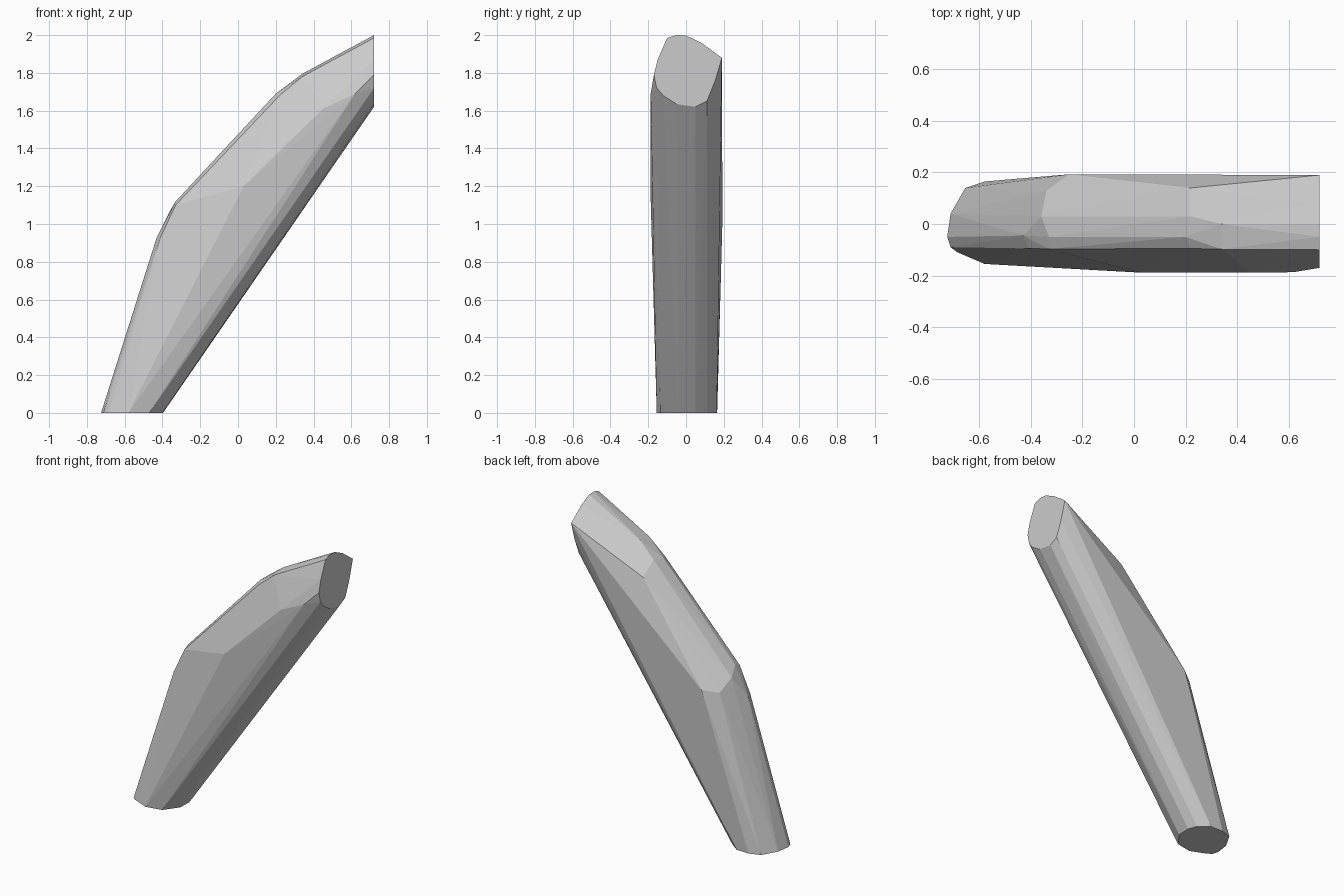
import bpy, bmesh

# Base outline on the ground (x, y)
base = [(-.725, -.05), (-.712, .04), (-.655, .14), (-.58, .165), (-.49, .163), (-.42, .11),
        (-.397, .05), (-.40, -.04), (-.47, -.135), (-.58, -.155), (-.685, -.11), (-.712, -.09)]
# Upper cut end at x = 0.72 (y, z)
end = [(-.10, 1.985), (-.05, 2.0), (0, 1.998), (.08, 1.96), (.19, 1.88), (.155, 1.76),
       (.11, 1.65), (.05, 1.62), (-.05, 1.635), (-.12, 1.68), (-.155, 1.72), (-.17, 1.79), (-.15, 1.87)]
# Outer ridge and side points around the two bends (x, y, z)
bends = [(-.43, -.045, .93), (-.36, .03, 1.07), (-.33, -.05, 1.12), (-.34, .13, 1.00), (-.25, .193, 1.02),
         (-.41, -.095, .93), (-.33, -.097, 1.10),
         (.20, -.05, 1.69), (.22, .03, 1.705), (.34, 0, 1.795), (.22, .14, 1.63),
         (.22, -.095, 1.68), (.34, -.098, 1.78),
         (.03, -.189, 1.20), (.45, -.189, 1.61), (.62, -.187, 1.69)]

# Faceted bent limb as one convex hull
bm = bmesh.new()
for p in [(x, y, 0) for x, y in base] + [(.72, y, z) for y, z in end] + bends:
    bm.verts.new(p)
hull = bmesh.ops.convex_hull(bm, input=bm.verts[:])
loose = [v for v in bm.verts if not v.link_faces]
bmesh.ops.delete(bm, geom=loose, context='VERTS')
bmesh.ops.dissolve_limit(bm, angle_limit=.02, verts=bm.verts[:], edges=bm.edges[:])
bmesh.ops.recalc_face_normals(bm, faces=bm.faces[:])

mesh = bpy.data.meshes.new("bent_limb")
bm.to_mesh(mesh)
bm.free()
bpy.context.collection.objects.link(bpy.data.objects.new("bent_limb", mesh))
